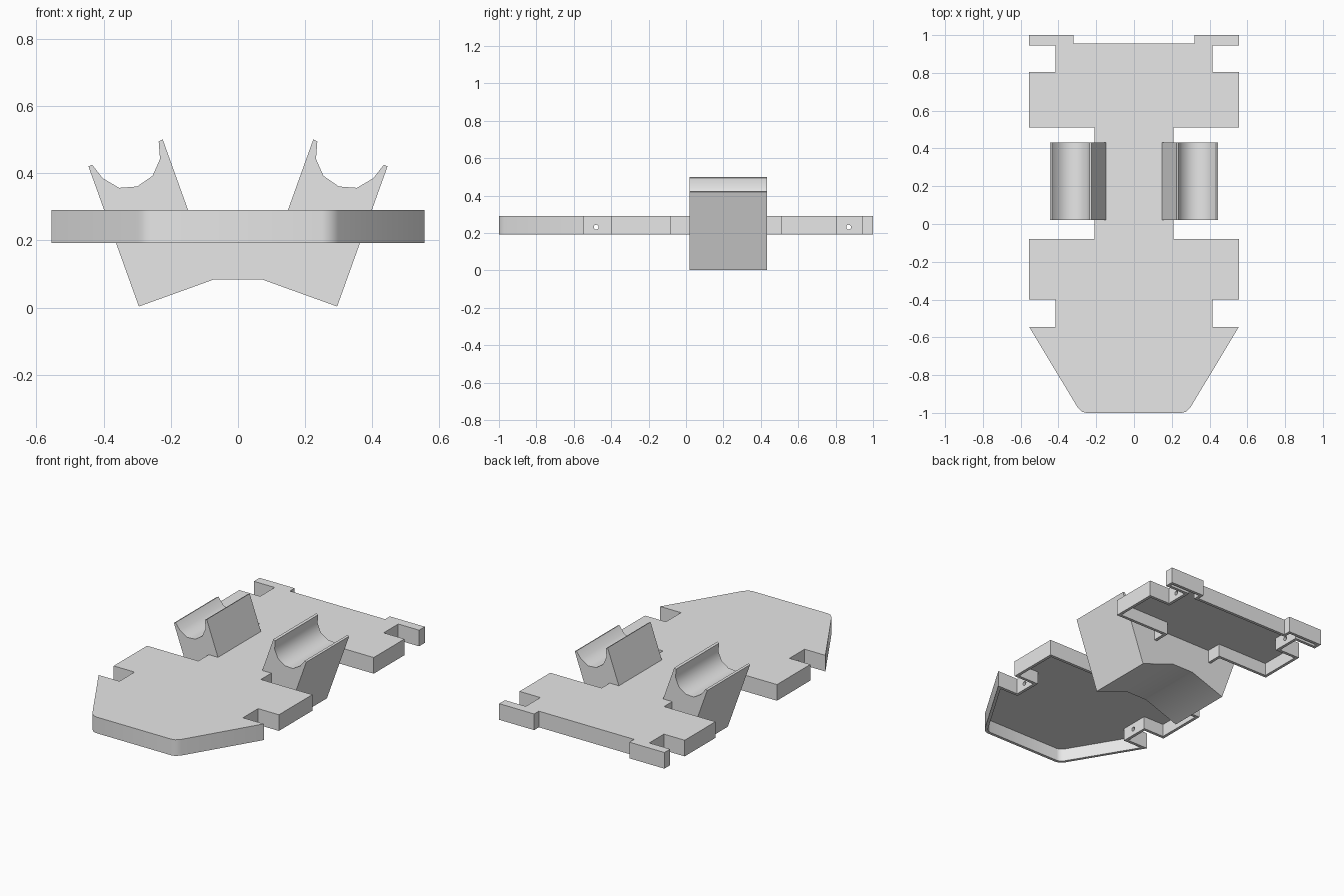
import bpy
import bmesh
from mathutils import Vector, Matrix
from math import pi, radians

if "Cube" in bpy.data.objects:
    bpy.data.objects.remove(bpy.data.objects["Cube"])

grey = bpy.data.materials.new("plain grey")
grey.use_nodes = True
grey.diffuse_color = (0.8, 0.8, 0.8, 1)
grey.node_tree.nodes["Principled BSDF"].inputs["Base Color"].default_value = (0.8, 0.8, 0.8, 1)


def mirrored(half):
    """Close a half outline by mirroring it across x = 0."""
    return half + [(-x, v) for x, v in reversed(half)]


def inset(points, distance):
    """Offset a counter-clockwise outline inwards with mitred corners."""
    result = []
    for i, p in enumerate(points):
        before, here = Vector(points[i - 1]), Vector(p)
        after = Vector(points[(i + 1) % len(points)])
        d1, d2 = (here - before).normalized(), (after - here).normalized()
        n1, n2 = Vector((-d1.y, d1.x)), Vector((-d2.y, d2.x))
        result.append(here + (n1 + n2) * distance / (1 + n1.dot(n2)))
    return result


def finish(bm, name):
    bmesh.ops.recalc_face_normals(bm, faces=bm.faces)
    mesh = bpy.data.meshes.new(name)
    bm.to_mesh(mesh)
    bm.free()
    obj = bpy.data.objects.new(name, mesh)
    bpy.context.collection.objects.link(obj)
    mesh.materials.append(grey)
    return obj


def activate(obj):
    bpy.ops.object.select_all(action="DESELECT")
    obj.select_set(True)
    bpy.context.view_layer.objects.active = obj


# Chassis plate: outline with wheel notches, hollow from below
BOTTOM, CEILING, TOP, WALL = 0.192, 0.27, 0.29, 0.018
outline = mirrored([
    (0.25, -1), (0.275, -0.994), (0.298, -0.972), (0.555, -0.545),
    (0.415, -0.545), (0.415, -0.4), (0.555, -0.4), (0.555, -0.08),
    (0.21, -0.08), (0.21, 0.51), (0.555, 0.51), (0.555, 0.805),
    (0.415, 0.805), (0.415, 0.945), (0.555, 0.945), (0.555, 1),
    (0.32, 1), (0.32, 0.955)])
pocket = inset(outline, WALL)
bm = bmesh.new()
rings = [[bm.verts.new((x, y, z)) for x, y in loop] for loop, z in
         ((outline, TOP), (outline, BOTTOM), (pocket, BOTTOM), (pocket, CEILING))]
bm.faces.new(rings[0])
bm.faces.new(rings[-1])
for a, b in zip(rings, rings[1:]):
    for i in range(len(a)):
        bm.faces.new((a[i - 1], a[i], b[i], b[i - 1]))
plate = finish(bm, "chassis_plate")

# Axle holes through the inner walls of the wheel notches
for y in (-0.48, 0.87):
    bm = bmesh.new()
    bmesh.ops.create_cone(bm, cap_ends=True, segments=12, radius1=0.013, radius2=0.013,
                          depth=0.9, matrix=Matrix.Translation((0, y, 0.232)) @ Matrix.Rotation(pi / 2, 4, "Y"))
    cutter = finish(bm, "axle_hole_cutter")
    cutter.hide_render = True
    cut = plate.modifiers.new("axle_hole", "BOOLEAN")
    cut.operation, cut.solver, cut.object = "DIFFERENCE", "EXACT", cutter
    activate(plate)
    bpy.ops.object.modifier_apply(modifier=cut.name)
    bpy.data.objects.remove(cutter)
bpy.ops.object.shade_smooth_by_angle(angle=radians(32))

# Saddle: two tilted cradles joined below the plate, extruded front to back
profile = mirrored([
    (0.073, 0.083), (0.295, 0.003), (0.445, 0.42), (0.434, 0.425),
    (0.403, 0.385), (0.354, 0.356), (0.3, 0.36), (0.254, 0.392),
    (0.232, 0.442), (0.236, 0.494), (0.224, 0.5), (0.145, 0.28)])
bm = bmesh.new()
face = bm.faces.new([bm.verts.new((x, 0.02, z)) for x, z in profile])
extruded = bmesh.ops.extrude_face_region(bm, geom=[face])["geom"]
bmesh.ops.translate(bm, vec=(0, 0.412, 0),
                    verts=[v for v in extruded if isinstance(v, bmesh.types.BMVert)])
if not any(abs(f.normal.y) > 0.9 and f.calc_center_median().y < 0.1 for f in bm.faces):
    bm.faces.new([v for v in face.verts])
saddle = finish(bm, "cradle_saddle")
activate(saddle)
bpy.ops.object.shade_smooth_by_angle(angle=radians(40))
